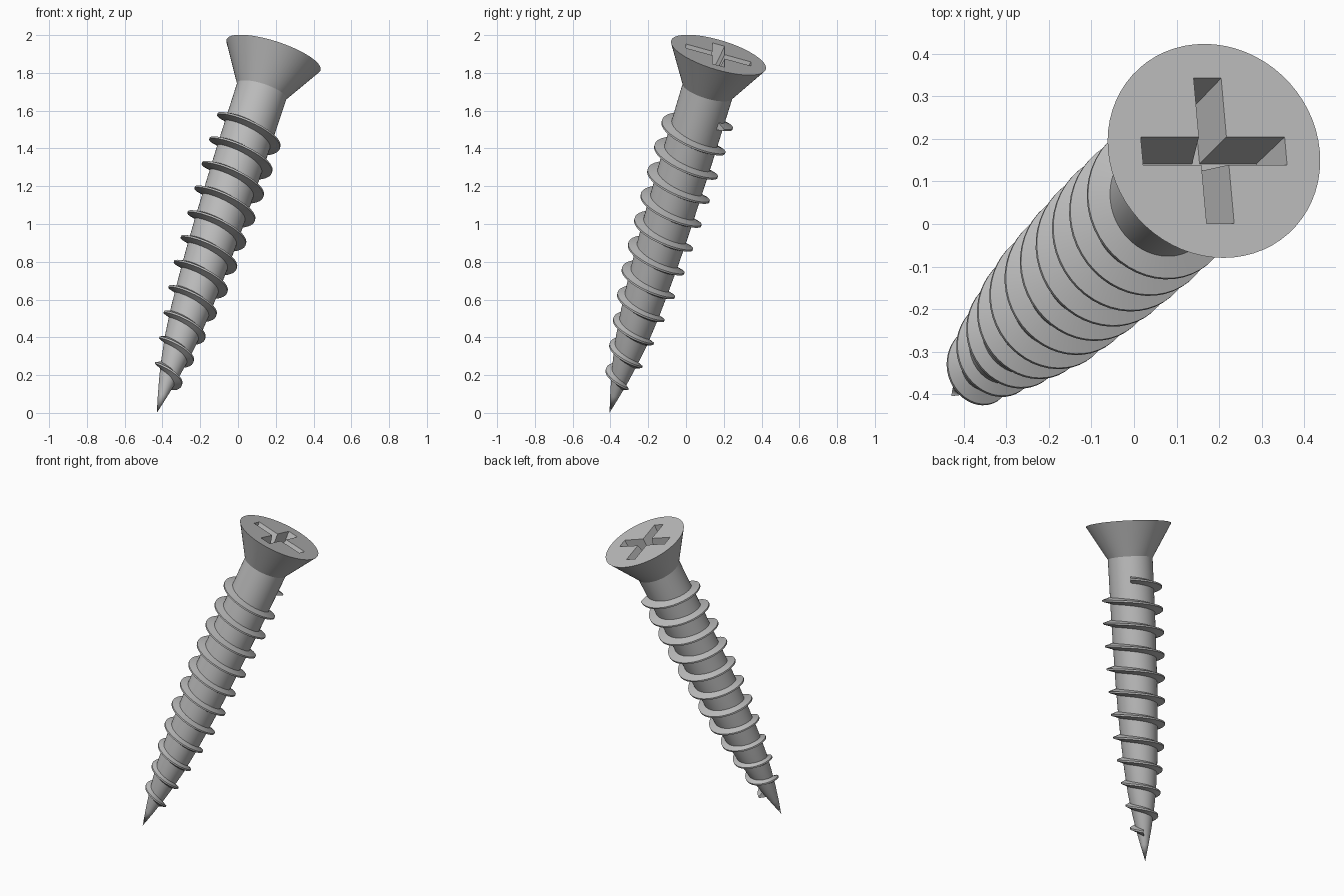
import bpy, bmesh
from math import cos, sin, pi, radians
from mathutils import Vector, Matrix

cube = bpy.data.objects.get("Cube")
if cube:
    bpy.data.objects.remove(cube)

# Leaning frame: local z runs from the tip to the middle of the head
TIP = Vector((-0.43, -0.405, 0.0))
HEAD = Vector((0.188, 0.172, 1.895))
LENGTH = (HEAD - TIP).length
n = (HEAD - TIP).normalized()
u = Vector((n.z, 0, -n.x)).normalized()
v = n.cross(u)
FRAME = Matrix.Translation(TIP) @ Matrix((u, v, n)).transposed().to_4x4()

SEGMENTS = 64
NECK_Z, NECK_R, HEAD_R = 1.867, 0.1375, 0.262
SHANK = [(0.1, 0.025), (0.2, 0.048), (0.3, 0.067), (0.42, 0.086), (0.58, 0.102),
         (0.73, 0.112), (0.9, 0.121), (1.1, 0.128), (1.5, 0.135), (NECK_Z, NECK_R)]
THREAD = [(0.17, 0.078), (0.33, 0.101), (0.48, 0.123), (0.63, 0.142), (0.78, 0.16),
          (1.18, 0.178), (1.45, 0.185), (1.8, 0.186)]

steel = bpy.data.materials.new("steel_grey")
steel.use_nodes = True
steel.diffuse_color = (0.5, 0.5, 0.5, 1)
steel.node_tree.nodes["Principled BSDF"].inputs["Base Color"].default_value = (0.5, 0.5, 0.5, 1)


def sample(table, z):
    """Radius at height z, read linearly from a profile."""
    for (z0, r0), (z1, r1) in zip(table, table[1:]):
        if z <= z1:
            return r0 + (r1 - r0) * (z - z0) / (z1 - z0)
    return table[-1][1]


def ring(bm, r, z):
    return [bm.verts.new((r * cos(2 * pi * i / SEGMENTS), r * sin(2 * pi * i / SEGMENTS), z))
            for i in range(SEGMENTS)]


def bridge(bm, a, b):
    """Quads between two closed loops of equal length."""
    for i in range(len(a)):
        j = (i + 1) % len(a)
        bm.faces.new((a[i], a[j], b[j], b[i]))


def loop_edges(bm, loop):
    return [bm.edges.get((loop[i - 1], loop[i])) for i in range(len(loop))]


def finish(bm, name):
    bmesh.ops.recalc_face_normals(bm, faces=bm.faces)
    mesh = bpy.data.meshes.new(name)
    bm.to_mesh(mesh)
    bm.free()
    mesh.materials.append(steel)
    obj = bpy.data.objects.new(name, mesh)
    bpy.context.collection.objects.link(obj)
    obj.matrix_world = FRAME
    bpy.ops.object.select_all(action='DESELECT')
    obj.select_set(True)
    bpy.context.view_layer.objects.active = obj
    bpy.ops.object.shade_smooth_by_angle(angle=radians(30))


# Shank: tapered body running to a sharp tip
bm = bmesh.new()
rings = [ring(bm, r, z) for z, r in SHANK]
for a, b in zip(rings, rings[1:]):
    bridge(bm, a, b)
tip = bm.verts.new((0, 0, 0))
for i in range(SEGMENTS):
    bm.faces.new((tip, rings[0][i - 1], rings[0][i]))
finish(bm, "shank")


# Head: countersunk cone with a tapered cross recess
def cross(bm, length, width, z):
    quarter = [(length, -width), (length, width), (width, width)]
    loop = []
    for k in range(4):
        turn = Matrix.Rotation(k * pi / 2, 3, 'Z')
        loop += [bm.verts.new(turn @ Vector((x, y, z))) for x, y in quarter]
    return loop


bm = bmesh.new()
rim = ring(bm, HEAD_R, LENGTH)
bridge(bm, ring(bm, NECK_R, NECK_Z), rim)
mouth = cross(bm, 0.178, 0.034, LENGTH)
floor = cross(bm, 0.15, 0.009, LENGTH - 0.14)
bridge(bm, floor, mouth)
bm.faces.new(floor)
bmesh.ops.triangle_fill(bm, use_beauty=True, normal=(0, 0, 1),
                        edges=loop_edges(bm, rim) + loop_edges(bm, mouth))
finish(bm, "head")

# Thread: eleven turns of a thin wedge section winding down the shank
TURNS, STEPS, TOP_Z, PITCH = 11, 48, 1.722, 0.141
bm = bmesh.new()
sections = []
for i in range(TURNS * STEPS + 1):
    turn = i / STEPS
    angle = pi / 4 + 2 * pi * turn
    z = TOP_Z - PITCH * turn
    inner, outer = sample(SHANK, z) - 0.012, sample(THREAD, z)
    section = [(inner, -0.024), (outer, -0.005), (outer, 0.005), (inner, 0.024)]
    sections.append([bm.verts.new((r * cos(angle), r * sin(angle), z + dz)) for r, dz in section])
for a, b in zip(sections, sections[1:]):
    bridge(bm, a, b)
bm.faces.new(sections[0])
bm.faces.new(sections[-1])
finish(bm, "thread")
